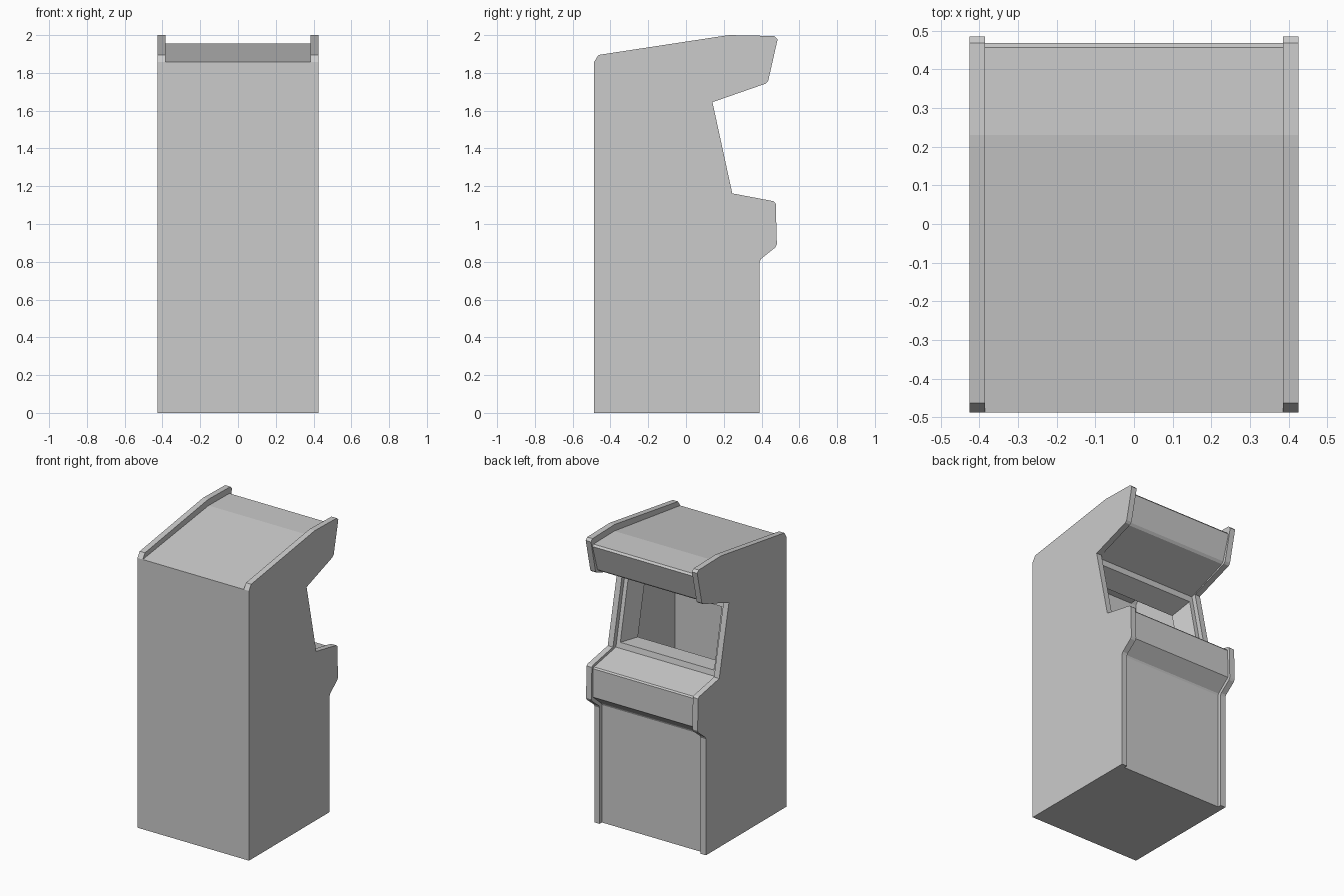
import bpy, bmesh
from mathutils import Vector

if "Cube" in bpy.data.objects:
    bpy.data.objects.remove(bpy.data.objects["Cube"])

W, I = 0.425, 0.385   # outer half width, half width between the side panels

# side panel outline (y, z), from the back top corner round to the front foot
RIM = [(-.487, 1.858), (-.463, 1.895), (.2, 1.996), (.23, 2.0), (.468, 1.995),
       (.485, 1.978), (.435, 1.757), (.422, 1.743), (.14, 1.645), (.245, 1.162),
       (.462, 1.121), (.475, 1.11), (.481, .892), (.473, .876), (.397, .815),
       (.39, .8), (.39, 0)]
# recessed outline of the panels between the sides
PANEL = [(-.487, 1.858), (.23, 1.956), (.457, 1.953), (.468, 1.94), (.415, 1.765),
         (.402, 1.75), (.11, 1.64), (.213, 1.15), (.452, 1.105), (.46, 1.095),
         (.462, .9), (.37, .822), (.365, .81), (.365, 0)]
SCREEN = 6            # the panel segment that holds the screen opening

bm = bmesh.new()


def face(pts):
    return bm.faces.new([bm.verts.new(p) for p in pts])


def strip(path, x0, x1, skip=None):
    for i, (a, b) in enumerate(zip(path, path[1:])):
        if i != skip:
            face([(x0, *a), (x1, *a), (x1, *b), (x0, *b)])


# side panels with their front rims and inner steps
for s in (-1, 1):
    face([(s * W, *p) for p in RIM + [(-.487, 0)]])
    strip(RIM, s * W, s * I)
    face([(s * I, *p) for p in RIM + PANEL[:0:-1]])

# roof, marquee, control deck and front door
strip(PANEL, -I, I, SCREEN)

# back and floor
face([(-W, -.487, 0), (W, -.487, 0), (W, -.487, 1.858), (I, -.487, 1.858),
      (-I, -.487, 1.858), (-W, -.487, 1.858)])
face([(-W, -.487, 0), (W, -.487, 0), (W, .39, 0), (I, .39, 0), (I, .365, 0),
      (-I, .365, 0), (-I, .39, 0), (-W, .39, 0)])

# screen surround: flat frame, then a bezel that tapers into the hollow cabinet
top, low = Vector(PANEL[SCREEN]), Vector(PANEL[SCREEN + 1])
along = (low - top).normalized()
inward = Vector((-along.y, along.x))
if inward.x > 0:
    inward = -inward


def ring(half, m_top, m_low, depth):
    t = top + along * m_top + inward * depth
    b = low - along * m_low + inward * depth
    return [(-half, *t), (half, *t), (half, *b), (-half, *b)]


rings = [ring(I, 0, 0, 0), ring(.357, .05, .038, 0), ring(.322, .08, .06, .14)]
for r0, r1 in zip(rings, rings[1:]):
    for i in range(4):
        j = (i + 1) % 4
        face([r0[i], r0[j], r1[j], r1[i]])

bmesh.ops.remove_doubles(bm, verts=bm.verts, dist=1e-5)
bmesh.ops.recalc_face_normals(bm, faces=bm.faces)
mesh = bpy.data.meshes.new("arcade_cabinet")
bm.to_mesh(mesh)
bm.free()
cabinet = bpy.data.objects.new("arcade_cabinet", mesh)
bpy.context.collection.objects.link(cabinet)
